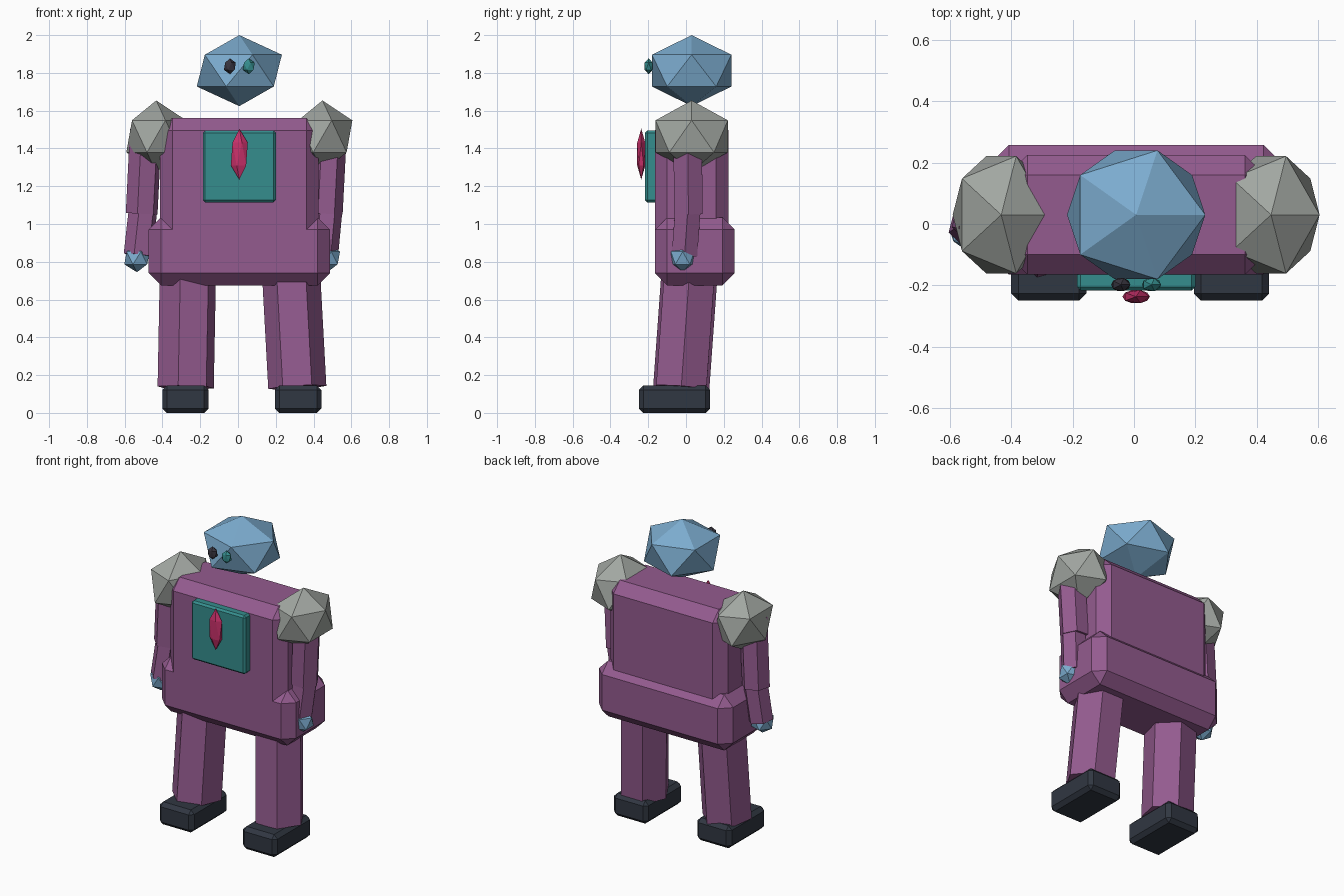
import bpy, bmesh, math
from mathutils import Vector, Matrix

cube = bpy.data.objects.get("Cube")
if cube:
    bpy.data.objects.remove(cube, do_unlink=True)


def material(name, r, g, b):
    m = bpy.data.materials.new(name)
    m.use_nodes = True
    m.diffuse_color = (r, g, b, 1)
    m.node_tree.nodes["Principled BSDF"].inputs["Base Color"].default_value = (r, g, b, 1)
    return m


PURPLE = material("plum purple", 0.295, 0.105, 0.275)
BLUE = material("sky blue", 0.20, 0.41, 0.62)
GREY = material("stone grey", 0.36, 0.385, 0.36)
TEAL = material("teal", 0.036, 0.27, 0.27)
PINK = material("crimson pink", 0.58, 0.03, 0.145)
SLATE = material("dark slate", 0.030, 0.038, 0.054)
BLACK = material("charcoal", 0.038, 0.034, 0.048)


def finish(name, bm, mat):
    mesh = bpy.data.meshes.new(name)
    bm.to_mesh(mesh)
    bm.free()
    mesh.materials.append(mat)
    obj = bpy.data.objects.new(name, mesh)
    bpy.context.scene.collection.objects.link(obj)
    return obj


def box(name, low, high, chamfer, mat):
    """Chamfered box between two corners."""
    low, high = Vector(low), Vector(high)
    bm = bmesh.new()
    bmesh.ops.create_cube(bm, size=1)
    bmesh.ops.scale(bm, vec=high - low, verts=bm.verts)
    bmesh.ops.translate(bm, vec=(low + high) / 2, verts=bm.verts)
    bmesh.ops.bevel(bm, geom=bm.edges[:], offset=chamfer, segments=1,
                    affect='EDGES', profile=0.5)
    return finish(name, bm, mat)


def gem(name, centre, radii, mat):
    """Twenty-sided ball stretched to the given radii."""
    bm = bmesh.new()
    bmesh.ops.create_icosphere(bm, subdivisions=1, radius=1)
    bmesh.ops.scale(bm, vec=radii, verts=bm.verts)
    bmesh.ops.translate(bm, vec=centre, verts=bm.verts)
    return finish(name, bm, mat)


def limb(name, start, end, radius, twist, mat):
    """Six-sided rod between two points."""
    start, end = Vector(start), Vector(end)
    axis = end - start
    turn = Vector((0, 0, -1)).rotation_difference(axis).to_matrix().to_4x4()
    bm = bmesh.new()
    bmesh.ops.create_cone(bm, cap_ends=True, segments=6, radius1=radius,
                          radius2=radius, depth=axis.length)
    bmesh.ops.transform(bm, verts=bm.verts, matrix=Matrix.Translation((start + end) / 2)
                        @ turn @ Matrix.Rotation(math.radians(twist), 4, 'Z'))
    return finish(name, bm, mat)


MID = 0.007  # centre line of the body

# Body
box("torso", (MID - 0.42, -0.165, 0.90), (MID + 0.42, 0.225, 1.56), 0.065, PURPLE)
box("pelvis", (MID - 0.48, -0.165, 0.675), (MID + 0.48, 0.258, 1.035), 0.065, PURPLE)
box("chest_plate", (MID - 0.193, -0.217, 1.115), (MID + 0.193, -0.14, 1.495), 0.012, TEAL)
gem("chest_gem", (MID, -0.237, 1.37), (0.05, 0.025, 0.135), PINK)

# Head and eyes
gem("head", (MID, 0.03, 1.812), (0.252, 0.247, 0.188), BLUE)
gem("right_eye", (-0.043, -0.198, 1.835), (0.035, 0.025, 0.042), BLACK)
gem("left_eye", (0.057, -0.198, 1.835), (0.035, 0.025, 0.042), TEAL)

# Shoulders and feet
for side, s in (("left", 1), ("right", -1)):
    gem(side + "_shoulder", (MID + s * 0.44, 0.03, 1.464), (0.177, 0.225, 0.19), GREY)
    foot = 0.02 + s * 0.298
    box(side + "_foot", (foot - 0.123, -0.25, 0), (foot + 0.123, 0.128, 0.146), 0.024, SLATE)

# Arms: joint x at shoulder, elbow, wrist, hand; then the twist of the rods
for side, top, elbow, wrist, hand, twist in (
        ("left", 0.49, 0.467, 0.452, 0.473, 30),
        ("right", -0.488, -0.51, -0.53, -0.535, 45)):
    limb(side + "_upper_arm", (top, 0.008, 1.50), (elbow, 0.013, 1.055), 0.087, twist, PURPLE)
    limb(side + "_forearm", (elbow + 0.012, 0.013, 1.12), (wrist, -0.008, 0.835), 0.078, twist, PURPLE)
    gem(side + "_hand", (hand, -0.018, 0.82), (0.075, 0.073, 0.075), BLUE)

# Legs
limb("left_leg", (0.28, 0.020, 0.76), (0.314, -0.025, 0.135), 0.154, 30, PURPLE)
limb("right_leg", (-0.265, 0.020, 0.76), (-0.277, -0.025, 0.135), 0.154, 45, PURPLE)
